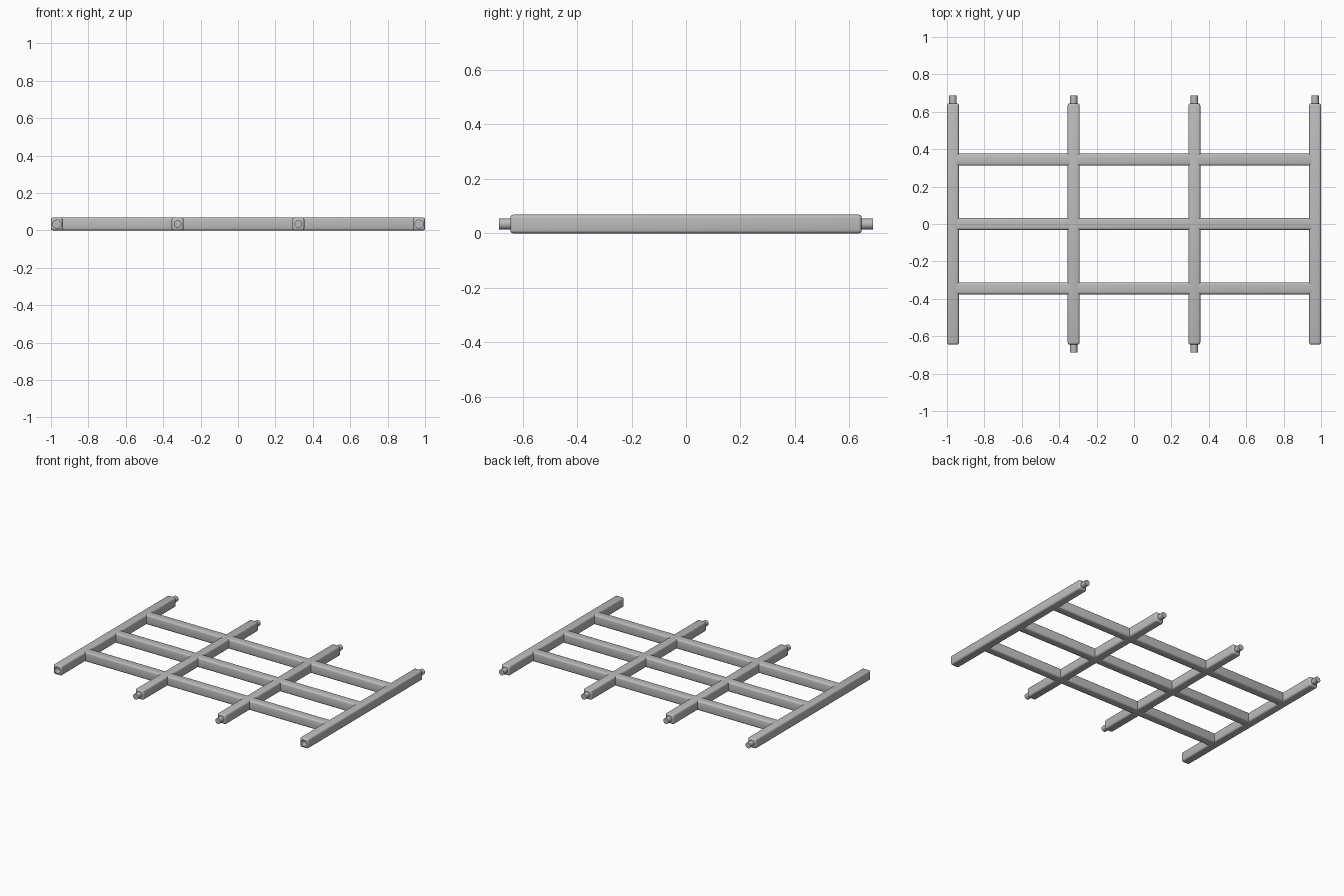
import bpy
import bmesh
import math
from mathutils import Matrix

old = bpy.data.objects.get("Cube")
if old:
    bpy.data.objects.remove(old)

WIDTH, HEIGHT = 0.064, 0.069
MID = HEIGHT / 2
OUTER_X = 1 - WIDTH / 2
BAR_END, PEG_END = 0.645, 0.687
PEG_R = 0.02

grey = bpy.data.materials.new("grey metal")
grey.use_nodes = True
colour = (0.5, 0.5, 0.5, 1)
grey.diffuse_color = colour
grey.node_tree.nodes["Principled BSDF"].inputs["Base Color"].default_value = colour


def finish(name, bm):
    mesh = bpy.data.meshes.new(name)
    bm.to_mesh(mesh)
    bm.free()
    mesh.materials.append(grey)
    obj = bpy.data.objects.new(name, mesh)
    bpy.context.collection.objects.link(obj)
    return obj


def smooth(obj):
    bpy.ops.object.select_all(action='DESELECT')
    obj.select_set(True)
    bpy.context.view_layer.objects.active = obj
    bpy.ops.object.shade_smooth_by_angle(angle=math.radians(35))


def bar(name, size, centre):
    """Square tube with softened edges."""
    bm = bmesh.new()
    bmesh.ops.create_cube(bm, size=1)
    bmesh.ops.scale(bm, vec=size, verts=bm.verts)
    bmesh.ops.bevel(bm, geom=bm.edges[:], offset=0.012, segments=3,
                    profile=0.5, affect='EDGES')
    bmesh.ops.translate(bm, vec=centre, verts=bm.verts)
    return finish(name, bm)


def rod(name, x, y0, y1, radius):
    """Round pin lying along y."""
    bm = bmesh.new()
    matrix = Matrix.Translation((x, (y0 + y1) / 2, MID)) @ Matrix.Rotation(math.pi / 2, 4, 'X')
    bmesh.ops.create_cone(bm, cap_ends=True, segments=32, radius1=radius,
                          radius2=radius, depth=abs(y1 - y0), matrix=matrix)
    return finish(name, bm)


# Long bars running front to back, with connecting pegs
for i in range(4):
    x = OUTER_X * (2 * i / 3 - 1)
    rail = bar(f"long_bar_{i + 1}", (WIDTH, 2 * BAR_END, HEIGHT), (x, 0, MID))
    smooth(rail)
    smooth(rod(f"back_peg_{i + 1}", x, BAR_END - 0.02, PEG_END, PEG_R))
    if i in (1, 2):
        smooth(rod(f"front_peg_{i + 1}", x, -PEG_END, 0.02 - BAR_END, PEG_R))
    else:
        # Sockets in the front ends of the outer bars
        cutter = rod(f"socket_cutter_{i + 1}", x, -PEG_END, 0.045 - BAR_END, PEG_R + 0.002)
        cutter.hide_render = True
        cut = rail.modifiers.new("socket", 'BOOLEAN')
        cut.operation = 'DIFFERENCE'
        cut.solver = 'EXACT'
        cut.object = cutter
        bpy.ops.object.select_all(action='DESELECT')
        bpy.context.view_layer.objects.active = rail
        rail.select_set(True)
        bpy.ops.object.modifier_apply(modifier=cut.name)
        bpy.data.objects.remove(cutter)
        smooth(rail)

# Cross bars between the outer long bars
for name, y in (("front", -0.344), ("middle", 0), ("back", 0.344)):
    smooth(bar(f"{name}_cross_bar", (2 * OUTER_X, WIDTH, HEIGHT), (0, y, MID)))
